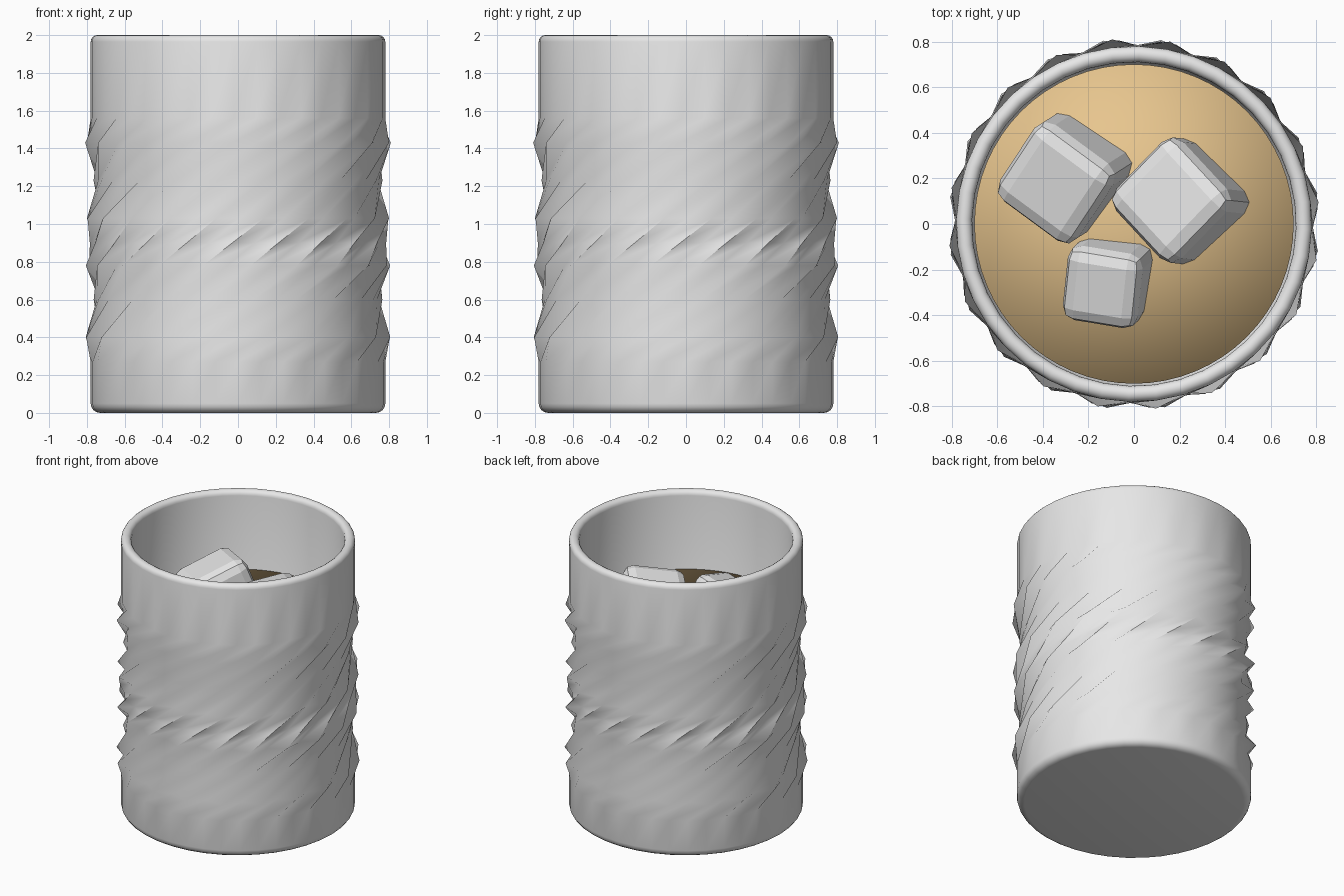
import bpy, bmesh, math
from mathutils import Euler

if "Cube" in bpy.data.objects:
    bpy.data.objects.remove(bpy.data.objects["Cube"])


def material(name, rgb):
    m = bpy.data.materials.new(name)
    m.diffuse_color = (*rgb, 1)
    m.use_nodes = True
    m.node_tree.nodes["Principled BSDF"].inputs["Base Color"].default_value = m.diffuse_color
    return m


GLASS = material("clear grey glass", (0.8, 0.8, 0.8))
AMBER = material("amber liquid", (0.8, 0.56, 0.27))
ICE = material("ice grey", (0.8, 0.8, 0.8))


def finish(bm, name, mat, smooth):
    bmesh.ops.recalc_face_normals(bm, faces=bm.faces[:])
    for f in bm.faces:
        f.smooth = smooth
    me = bpy.data.meshes.new(name)
    bm.to_mesh(me)
    bm.free()
    me.materials.append(mat)
    ob = bpy.data.objects.new(name, me)
    bpy.context.collection.objects.link(ob)
    return ob


def bridge(bm, rings):
    for a, b in zip(rings, rings[1:]):
        n = len(a)
        for j in range(n):
            k = (j + 1) % n
            bm.faces.new((a[j], a[k], b[k], b[j]))


def arc(cx, cz, r, a0, a1, n=4):
    return [(cx + r * math.cos(math.radians(a0 + (a1 - a0) * i / n)),
             cz + r * math.sin(math.radians(a0 + (a1 - a0) * i / n))) for i in range(n + 1)]


# Tumbler: rows of (even column radius, odd column radius, height, twist)
N = 40
R = 0.78
band = [(0.27, R, R), (0.40, 0.815, 0.765), (0.60, 0.752, 0.765), (0.78, 0.808, 0.755),
        (0.90, 0.785, 0.765), (1.03, 0.808, 0.755), (1.23, 0.752, 0.765),
        (1.43, 0.815, 0.765), (1.56, R, R)]
rows = [(r, r, z, 0) for r, z in arc(R - 0.05, 0.05, 0.05, -90, 0)]
twist = 0
last = band[0][0]
for z, even, odd in band:
    slope = 1.25 if 0.6 < z < 1.3 else 1.0
    twist += (z - last) * slope / R
    last = z
    rows.append((even, odd, z, twist))
rim = arc(R - 0.035, 1.965, 0.035, 0, 180, 8)
rows += [(r, r, z, twist) for r, z in rim]
rows += [(0.708, 0.708, 0.2, twist), (0.66, 0.66, 0.14, twist)]

bm = bmesh.new()
rings = []
for even, odd, z, t in rows:
    ring = []
    for j in range(N):
        a = 2 * math.pi * j / N + t
        r = odd if j % 2 else even
        ring.append(bm.verts.new((r * math.cos(a), r * math.sin(a), z)))
    rings.append(ring)
bridge(bm, rings)
bm.faces.new(rings[0])
bm.faces.new(rings[-1])
glass = finish(bm, "tumbler", GLASS, True)
bpy.context.view_layer.objects.active = glass
glass.select_set(True)
bpy.ops.object.shade_smooth_by_angle(angle=math.radians(50))

# Drink, with a softly shaded top
bm = bmesh.new()
rings = []
for r, z in [(0.65, 0.15), (0.70, 0.21), (0.70, 1.43)]:
    rings.append([bm.verts.new((r * math.cos(2 * math.pi * j / 64),
                                r * math.sin(2 * math.pi * j / 64), z)) for j in range(64)])
bridge(bm, rings)
bm.faces.new(rings[0])
top = bm.verts.new((0, 0, 1.435))
for j in range(64):
    bm.faces.new((rings[-1][j], rings[-1][(j + 1) % 64], top))
finish(bm, "drink", AMBER, True)


# Bevelled ice cubes floating in the drink
def ice(name, loc, size, rot, bevel):
    bm = bmesh.new()
    bmesh.ops.create_cube(bm, size=size)
    bmesh.ops.bevel(bm, geom=bm.edges[:], offset=bevel, segments=2, profile=0.5, affect='EDGES')
    m = Euler([math.radians(a) for a in rot], 'ZYX').to_matrix()
    bmesh.ops.rotate(bm, verts=bm.verts[:], cent=(0, 0, 0), matrix=m)
    bmesh.ops.translate(bm, verts=bm.verts[:], vec=loc)
    finish(bm, name, ICE, False)


ice("ice_cube_left", (-0.295, 0.21, 1.43), 0.43, (12, -18, -33), 0.07)
ice("ice_cube_right", (0.21, 0.10, 1.45), 0.43, (-2, -18, -46), 0.07)
ice("ice_cube_front", (-0.11, -0.25, 1.43), 0.34, (14, -14, -6), 0.06)
